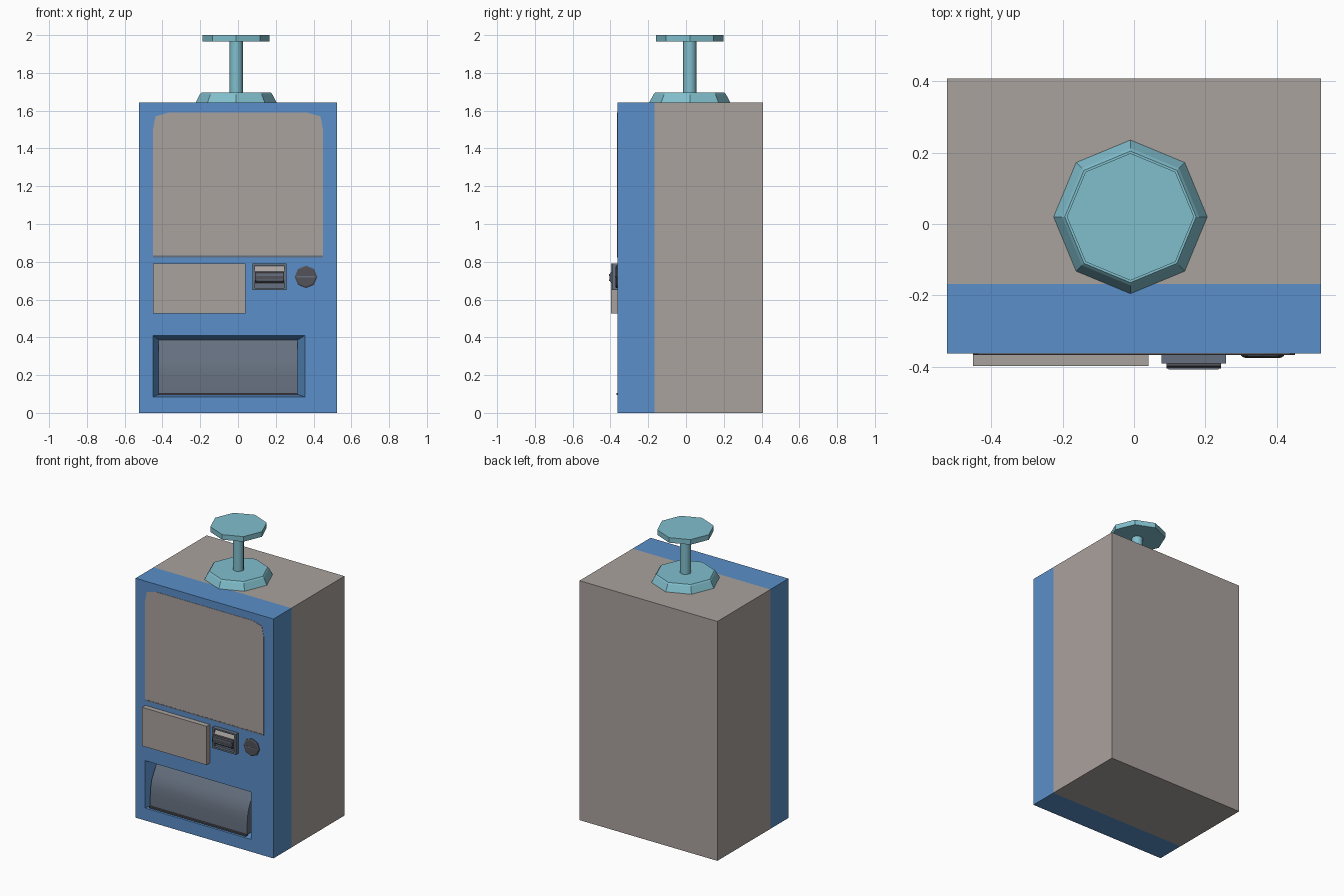
import bpy, bmesh, math

if "Cube" in bpy.data.objects:
    bpy.data.objects.remove(bpy.data.objects["Cube"])


def material(name, rgb):
    m = bpy.data.materials.new(name)
    m.diffuse_color = (*rgb, 1)
    m.use_nodes = True
    m.node_tree.nodes["Principled BSDF"].inputs["Base Color"].default_value = m.diffuse_color
    return m


BLUE = material("blue", (0.105, 0.275, 0.58))
TAUPE = material("taupe", (0.40, 0.36, 0.34))
TEAL = material("pale_teal", (0.22, 0.52, 0.61))
GREY = material("slate_grey", (0.13, 0.16, 0.21))
DARK = material("dark_grey", (0.085, 0.085, 0.10))


def finish(name, bm, mat):
    bmesh.ops.recalc_face_normals(bm, faces=bm.faces)
    me = bpy.data.meshes.new(name)
    bm.to_mesh(me)
    bm.free()
    me.materials.append(mat)
    ob = bpy.data.objects.new(name, me)
    bpy.context.collection.objects.link(ob)
    return ob


def loft(name, loops, mat):
    """Skin a list of equal-length point loops and cap both ends."""
    bm = bmesh.new()
    rings = [[bm.verts.new(p) for p in loop] for loop in loops]
    n = len(rings[0])
    for a, b in zip(rings, rings[1:]):
        for i in range(n):
            j = (i + 1) % n
            bm.faces.new((a[i], a[j], b[j], b[i]))
    bm.faces.new(rings[0])
    bm.faces.new(rings[-1])
    return finish(name, bm, mat)


def rect(x0, x1, z0, z1, y):
    return [(x0, y, z0), (x1, y, z0), (x1, y, z1), (x0, y, z1)]


def box(name, x, y, z, mat):
    return loft(name, [rect(*x, *z, y[0]), rect(*x, *z, y[1])], mat)


def side_profile(name, yz, x0, x1, mat):
    """Extrude a (y, z) outline along x."""
    return loft(name, [[(x, y, z) for y, z in yz] for x in (x0, x1)], mat)


def lathe(name, rz, mat, cx=-0.01, cy=0.02, sides=8):
    ang = [math.tau * i / sides for i in range(sides)]
    return loft(name, [[(cx + r * math.cos(a), cy + r * math.sin(a), z) for a in ang]
                       for r, z in rz], mat)


def cut(target, cutter):
    mod = target.modifiers.new("cut", 'BOOLEAN')
    mod.object = cutter
    mod.solver = 'EXACT'
    bpy.context.view_layer.objects.active = target
    bpy.ops.object.modifier_apply(modifier=mod.name)
    bpy.data.objects.remove(cutter)


FRONT = -0.363

# cabinet: rear housing and blue door
box("rear_housing", (-0.523, 0.523), (-0.168, 0.407), (0, 1.642), TAUPE)
door = box("front_door", (-0.523, 0.523), (FRONT, -0.168), (0, 1.642), BLUE)

# tapered pickup recess cut into the door
e = 0.01
recess = loft("recess_cutter", [rect(-0.453, 0.358, 0.084, 0.412, FRONT - e),
                                rect(-0.450, 0.354, 0.085, 0.410, FRONT),
                                rect(-0.420, 0.316, 0.098, 0.386, -0.268)], BLUE)
cut(door, recess)

# curved flap in the recess
curve = [(-0.268, 0.386), (-0.285, 0.360), (-0.312, 0.320), (-0.334, 0.280),
         (-0.346, 0.235), (-0.351, 0.185), (-0.354, 0.105)]
flap = side_profile("pickup_flap", curve + [(-0.266, 0.098)], -0.420, 0.316, GREY)
box("pickup_lip", (-0.420, 0.316), (-0.367, -0.345), (0.096, 0.106), DARK)

# display window with clipped top corners, and its sill
half = [(0.45, 0.832), (0.45, 1.50), (0.437, 1.57), (0.365, 1.59)]
outline = half + [(-x, z) for x, z in reversed(half)]
loft("display_window", [[(x, y, z) for x, z in outline] for y in (FRONT - 0.002, FRONT + 0.004)], TAUPE)
box("window_sill", (-0.45, 0.45), (FRONT - 0.003, FRONT + 0.004), (0.823, 0.832), GREY)

# blank selection panel
box("selection_panel", (-0.45, 0.04), (-0.398, FRONT + 0.004), (0.525, 0.79), TAUPE)

# coin unit: frame with sunken face, tray, slats and nose
unit = box("coin_frame", (0.077, 0.257), (-0.391, FRONT + 0.004), (0.65, 0.79), GREY)
cut(unit, box("coin_cutter", (0.091, 0.243), (-0.42, -0.372), (0.662, 0.780), GREY))
side_profile("coin_plate", [(-0.388, 0.748), (-0.372, 0.776), (-0.37, 0.748)], 0.091, 0.243, TAUPE)
side_profile("coin_nose", [(-0.370, 0.745), (-0.398, 0.745), (-0.405, 0.730),
                           (-0.405, 0.700), (-0.395, 0.688), (-0.370, 0.688)], 0.091, 0.243, DARK)
for i, z in enumerate((0.726, 0.697)):
    box(f"coin_slat_{i}", (0.097, 0.237), (-0.407, -0.39), (z, z + 0.010), GREY)

# round lock with a slot bar
bm = bmesh.new()
ang = [math.tau * i / 8 for i in range(8)]
bm.free()
loft("lock_knob", [[(0.36 + r * math.cos(a), y, 0.72 + r * math.sin(a)) for a in ang]
                   for r, y in ((0.06, FRONT + 0.004), (0.06, -0.369), (0.052, -0.374))], DARK)
box("lock_slot", (0.31, 0.41), (-0.3755, -0.37), (0.716, 0.724), GREY)

# pedestal on the roof: flared base, stem, disc
lathe("pedestal_base", [(0.215, 1.642), (0.192, 1.686), (0.184, 1.695)], TEAL)
stem = lathe("pedestal_stem", [(0.036, 1.69), (0.036, 1.97)], TEAL)
lathe("pedestal_disc", [(0.178, 1.965), (0.178, 2.0)], TEAL)

# smooth only the curved parts
for ob in (flap, stem):
    bpy.ops.object.select_all(action='DESELECT')
    ob.select_set(True)
    bpy.context.view_layer.objects.active = ob
    bpy.ops.object.shade_smooth_by_angle(angle=math.radians(50))
